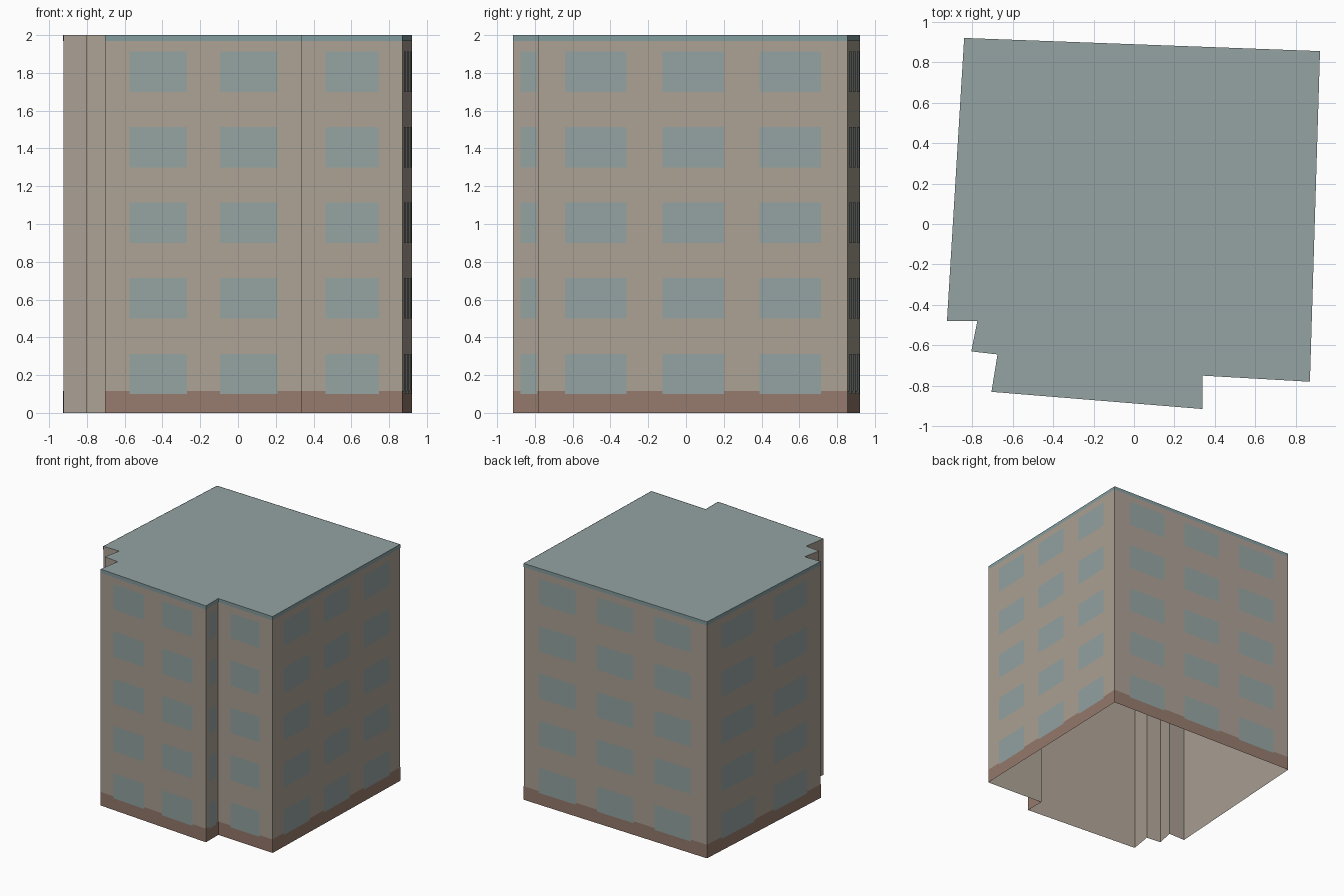
import bpy
from mathutils import Vector

cube = bpy.data.objects.get("Cube")
if cube:
    bpy.data.objects.remove(cube, do_unlink=True)


def material(name, rgb):
    """Flat material from display RGB, stored as linear values."""
    col = [(c / 255) ** 2.2 for c in rgb] + [1.0]
    m = bpy.data.materials.new(name)
    m.use_nodes = True
    m.diffuse_color = col
    bsdf = next(n for n in m.node_tree.nodes if n.type == 'BSDF_PRINCIPLED')
    bsdf.inputs["Base Color"].default_value = col
    bsdf.inputs["Roughness"].default_value = 0.9
    return m


def mesh_object(name, polygons, mat):
    """Object from a list of polygons, each a list of points."""
    verts, faces = [], []
    for poly in polygons:
        faces.append(range(len(verts), len(verts) + len(poly)))
        verts += poly
    me = bpy.data.meshes.new(name)
    me.from_pydata(verts, [], [list(f) for f in faces])
    me.materials.append(mat)
    ob = bpy.data.objects.new(name, me)
    bpy.context.collection.objects.link(ob)
    return ob


wall_mat = material("beige wall", (170, 159, 147))
glass_mat = material("grey blue glass", (146, 162, 160))
roof_mat = material("grey blue roof", (146, 162, 161))
base_mat = material("brown base", (148, 121, 108))
trim_mat = material("blue trim", (130, 155, 157))

HEIGHT = 2.0
FLOORS = 5
# Footprint, counterclockwise from the back left corner
footprint = [Vector(p) for p in (
    (-.84, .92), (-.925, -.48), (-.775, -.48), (-.805, -.63), (-.675, -.645),
    (-.705, -.83), (.34, -.915), (.34, -.75), (.87, -.78), (.92, .855))]
edges = list(zip(footprint, footprint[1:] + footprint[:1]))
PLAIN = range(1, 5)  # notch walls carry no decoration


def panel(a, b, u0, u1, z0, z1, lift):
    """Upright quad on wall a-b between distances u0 and u1."""
    d = (b - a).normalized()
    out = Vector((d.y, -d.x)) * lift
    p, q = a + d * u0 + out, a + d * u1 + out
    return [(p.x, p.y, z0), (q.x, q.y, z0), (q.x, q.y, z1), (p.x, p.y, z1)]


# Open-bottomed wall shell and flat roof
walls = [panel(a, b, 0, (b - a).length, 0, HEIGHT, 0) for a, b in edges]
mesh_object("walls", walls, wall_mat)
mesh_object("roof", [[(p.x, p.y, HEIGHT) for p in footprint]], roof_mat)

# Base band, roof trim and window plates on each decorated wall
bases, trims, windows = [], [], []
for i, (a, b) in enumerate(edges):
    if i in PLAIN:
        continue
    length = (b - a).length
    bases.append(panel(a, b, 0, length, 0, .115, .002))
    trims.append(panel(a, b, 0, length, 1.97, HEIGHT, .002))
    count = max(1, int(length / .5))
    width = length / (count + .58 * (count - 1) + .86)
    for c in range(count):
        u = width * (.43 + 1.58 * c)
        for f in range(FLOORS):
            z = .1 + .4 * f
            windows.append(panel(a, b, u, u + width, z, z + .213, .004))

mesh_object("base_band", bases, base_mat)
mesh_object("roof_trim", trims, trim_mat)
mesh_object("windows", windows, glass_mat)
